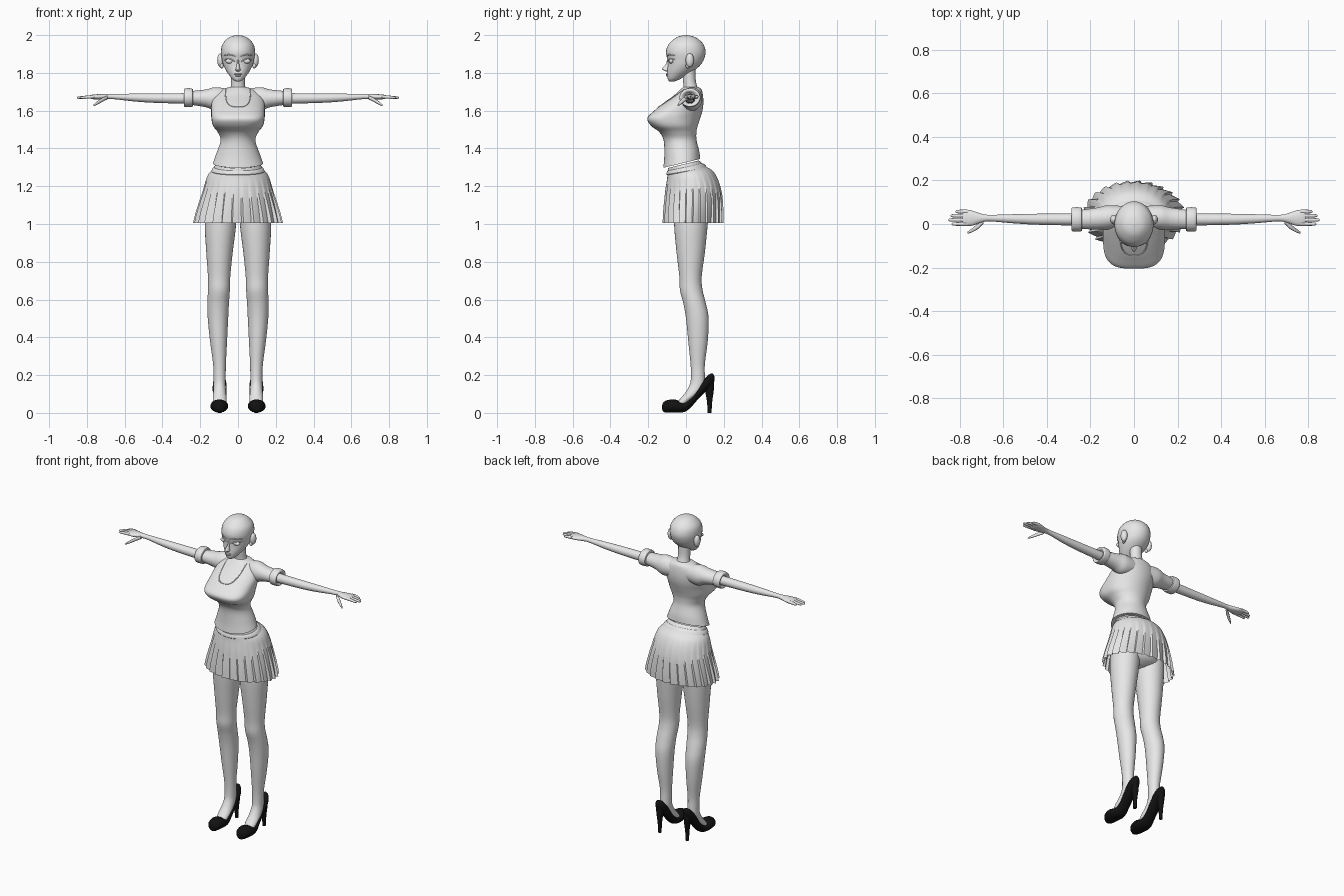
import bpy, bmesh, math
from mathutils import Vector
from mathutils.bvhtree import BVHTree


def material(name, rgb):
    m = bpy.data.materials.new(name)
    m.diffuse_color = (*rgb, 1)
    return m


GREY = material("light grey", (0.8, 0.8, 0.8))
BLACK = material("black", (0.006, 0.006, 0.006))
AXES = {"x": lambda a, b, t: (t, a, b), "y": lambda a, b, t: (a, t, b), "z": lambda a, b, t: (a, b, t)}


def spline(rows, steps):
    """Smoothly interpolate rows of section numbers."""
    rows = [Vector(r) for r in rows]
    out = []
    for i in range(len(rows) - 1):
        p0, p1, p2, p3 = rows[max(i - 1, 0)], rows[i], rows[i + 1], rows[min(i + 2, len(rows) - 1)]
        for s in range(steps):
            u = s / steps
            out.append(0.5 * (2 * p1 + (p2 - p0) * u + (2 * p0 - 5 * p1 + 4 * p2 - p3) * u * u
                              + (3 * p1 - p0 - 3 * p2 + p3) * u ** 3))
    return out + [rows[-1]]


def spow(v, e):
    return math.copysign(abs(v) ** e, v)


def finish(name, bm, mat, mirror):
    bmesh.ops.recalc_face_normals(bm, faces=bm.faces)
    me = bpy.data.meshes.new(name)
    bm.to_mesh(me)
    bm.free()
    me.materials.append(mat)
    ob = bpy.data.objects.new(name, me)
    bpy.context.collection.objects.link(ob)
    if mirror:
        ob.modifiers.new("mirror", "MIRROR").use_mirror_merge = False
    return ob


def loft(name, rows, axis="z", mat=GREY, n=32, steps=4, mirror=False, caps=True, power=None, warp=None):
    """Rows: position, centre, half width, low side, high side."""
    bm = bmesh.new()
    rings = []
    for row in spline(rows, steps):
        t, c, r, lo, hi = row
        ring = []
        for k in range(n):
            ang = 2 * math.pi * k / n
            ca, sa = math.cos(ang), math.sin(ang)
            e = 2 / power(t) if power and sa < 0 else 1
            co = AXES[axis](c + max(r, 0.001) * spow(ca, e), (lo + hi) / 2 + (hi - lo) / 2 * spow(sa, e), t)
            ring.append(bm.verts.new(warp(co, ang) if warp else co))
        rings.append(ring)
    for A, B in zip(rings, rings[1:]):
        for k in range(n):
            bm.faces.new((A[k], A[(k + 1) % n], B[(k + 1) % n], B[k]))
    if caps:
        bm.faces.new(rings[0])
        bm.faces.new(rings[-1])
    return finish(name, bm, mat, mirror)


def ball(name, loc, size, mirror=False):
    bm = bmesh.new()
    bmesh.ops.create_uvsphere(bm, u_segments=20, v_segments=12, radius=1)
    bmesh.ops.scale(bm, vec=size, verts=bm.verts)
    bmesh.ops.translate(bm, vec=loc, verts=bm.verts)
    return finish(name, bm, GREY, mirror)


def surface_bead(name, target, xz, radius, mirror=False):
    """Thin bead laid on the front of a part."""
    me = target.data
    tree = BVHTree.FromPolygons([v.co for v in me.vertices], [p.vertices[:] for p in me.polygons])
    pts = [tree.ray_cast(Vector((x, -1, z)), Vector((0, 1, 0)))[0] for x, z in xz]
    pts = [p for p in pts if p]
    cu = bpy.data.curves.new(name, "CURVE")
    cu.dimensions = "3D"
    cu.bevel_depth, cu.bevel_resolution = radius, 1
    sp = cu.splines.new("POLY")
    sp.points.add(len(pts) - 1)
    for q, p in zip(sp.points, pts):
        q.co = (*p, 1)
    cu.materials.append(GREY)
    ob = bpy.data.objects.new(name, cu)
    bpy.context.collection.objects.link(ob)
    if mirror:
        ob.modifiers.new("mirror", "MIRROR")


# Head, neck and face
head = loft("head", [(1.755, 0, .012, -.088, -.06), (1.765, 0, .028, -.096, -.035), (1.785, 0, .045, -.1, 0),
                     (1.81, 0, .062, -.1, .04), (1.84, 0, .077, -.097, .075), (1.87, 0, .085, -.098, .094),
                     (1.91, 0, .09, -.106, .104), (1.95, 0, .083, -.093, .093), (1.98, 0, .058, -.063, .064),
                     (1.994, 0, .033, -.036, .036), (2.0, 0, .002, -.002, .002)])
loft("neck", [(1.69, 0, .055, -.03, .08), (1.72, 0, .04, -.013, .063), (1.76, 0, .036, -.016, .052),
              (1.83, 0, .037, -.02, .05)])
loft("nose", [(1.806, 0, .006, -.1, -.085), (1.815, 0, .014, -.122, -.08), (1.824, 0, .011, -.126, -.08),
              (1.845, 0, .007, -.108, -.08), (1.87, 0, .006, -.1, -.08)], n=16)
ball("upper_lip", (0, -.098, 1.793), (.02, .009, .005))
ball("lower_lip", (0, -.097, 1.785), (.016, .009, .005))
ball("eyelid", (.042, -.078, 1.862), (.025, .013, .013), True)
ball("ear", (.092, .02, 1.867), (.018, .022, .037), True)
ball("ear_lobe", (.086, .01, 1.838), (.01, .012, .014), True)
arc = [i / 10 - 1 for i in range(21)]
surface_bead("upper_lash", head, [(.043 + .027 * u, 1.873 - .009 * u * u + .005 * u) for u in arc], .003, True)
surface_bead("brow", head, [(.043 + .03 * u, 1.896 - .008 * u * u + .003 * u) for u in arc], .003, True)


# Shirt body, hem rising towards the back
def shirt_warp(co, ang):
    x, y, z = co
    return x, y, z + .24 * (y + .11) * max(0, 1 - (z - 1.30) / .15)


shirt = loft("shirt", [(1.30, 0, .133, -.12, .075), (1.36, 0, .115, -.115, .07), (1.44, 0, .092, -.118, .056),
                       (1.485, 0, .107, -.14, .055), (1.52, 0, .132, -.185, .062), (1.56, 0, .141, -.205, .075),
                       (1.60, 0, .142, -.168, .087), (1.64, 0, .14, -.12, .092), (1.68, 0, .125, -.065, .09),
                       (1.71, 0, .088, -.032, .083), (1.725, 0, .045, -.015, .068)],
             n=48, steps=5, warp=shirt_warp, power=lambda z: 2 + 1.1 * math.exp(-((z - 1.55) / .06) ** 2))
arc = [math.pi * (i / 40 - .5) for i in range(41)]
surface_bead("neckline", shirt, [(.066 * spow(math.sin(a), .7), 1.712 - .092 * math.cos(a) ** .6) for a in arc], .003)

# Sleeves, cuffs, arms and hands
loft("sleeve", [(.05, .032, .05, 1.61, 1.715), (.12, .03, .056, 1.6, 1.724), (.17, .025, .05, 1.618, 1.712),
                (.255, .02, .043, 1.632, 1.703)], "x", mirror=True)
loft("cuff", [(.238, .021, .04, 1.635, 1.7), (.24, .021, .053, 1.622, 1.715), (.26, .021, .056, 1.619, 1.719),
              (.283, .021, .054, 1.62, 1.716), (.286, .021, .045, 1.628, 1.706), (.275, .021, .03, 1.64, 1.695)],
     "x", steps=3, mirror=True)
loft("arm", [(.24, .021, .028, 1.637, 1.693), (.32, .021, .027, 1.638, 1.692), (.45, .022, .025, 1.642, 1.691),
             (.55, .024, .021, 1.649, 1.69), (.66, .027, .015, 1.661, 1.688), (.70, .027, .02, 1.66, 1.688),
             (.745, .027, .035, 1.659, 1.687), (.775, .028, .036, 1.662, 1.684), (.787, .028, .03, 1.667, 1.68)],
     "x", n=24, mirror=True)
for name, y, tip in (("little", .057, .82), ("ring", .038, .842), ("middle", .019, .852), ("index", 0, .837)):
    loft(name + "_finger", [(.765, y, .009, 1.665, 1.683), (.80, y, .0085, 1.664, 1.68),
                            (tip - .008, y, .007, 1.663, 1.675), (tip, y, .002, 1.667, 1.671)],
         "x", n=12, mirror=True)
loft("thumb", [(.69, .012, .01, 1.66, 1.68), (.715, -.01, .012, 1.648, 1.67), (.745, -.03, .009, 1.632, 1.65),
               (.765, -.041, .004, 1.624, 1.633)], "x", n=12, mirror=True)

# Pleated skirt: saw-tooth folds that deepen towards the hem
PLEATS, PER = 26, 6


def pleat_warp(co, ang):
    x, y, z = co
    saw = (ang / (2 * math.pi) * PLEATS) % 1
    depth = .075 * min(1, max(0, (1.26 - z) / .22))
    f = 1 + depth * ((1 - saw / .85 if saw < .85 else (saw - .85) / .15) - .35)
    z += .22 * (y + .02) * max(0, (z - 1.18) / .12)
    return x * f, .04 + (y - .04) * f, z


loft("skirt", [(1.005, 0, .227, -.117, .192), (1.08, 0, .21, -.115, .193), (1.18, 0, .182, -.108, .185),
               (1.25, 0, .161, -.1, .15), (1.285, 0, .132, -.098, .1), (1.315, 0, .118, -.095, .068)],
     n=PLEATS * PER, caps=False, warp=pleat_warp)
loft("waistband", [(1.272, 0, .138, -.1, .108), (1.276, 0, .142, -.104, .112), (1.294, 0, .132, -.101, .095),
                   (1.298, 0, .122, -.097, .085)], steps=2, n=48, caps=False, warp=pleat_warp)
loft("pelvis", [(1.01, 0, .04, -.03, .08), (1.04, 0, .12, -.06, .13), (1.12, 0, .16, -.08, .15),
                (1.2, 0, .15, -.085, .14), (1.28, 0, .115, -.08, .07)])

# Legs running down into the feet
loft("leg", [(1.14, .088, .08, -.06, .125), (1.0, .093, .083, -.063, .115), (.85, .098, .07, -.05, .1),
             (.72, .1, .059, -.035, .083), (.65, .101, .058, -.032, .088), (.58, .105, .057, -.014, .105),
             (.5, .106, .054, 0, .12), (.38, .103, .045, .012, .115), (.26, .098, .034, .024, .1),
             (.19, .097, .032, .026, .1), (.15, .097, .032, .02, .1), (.11, .097, .034, -.002, .08),
             (.07, .097, .036, -.035, .03), (.04, .097, .03, -.06, 0)], mirror=True)

# High-heeled shoes
loft("shoe", [(-.126, .098, .01, .02, .04), (-.12, .098, .024, .006, .055), (-.1, .099, .039, .002, .067),
              (-.06, .099, .047, .002, .071), (-.03, .099, .045, .002, .061), (0, .098, .039, .008, .063),
              (.03, .097, .035, .034, .088), (.06, .097, .036, .068, .13), (.09, .097, .037, .1, .172),
              (.12, .097, .033, .128, .202), (.14, .097, .021, .148, .209), (.15, .097, .007, .168, .195)],
     "y", BLACK, n=24, mirror=True)
loft("shoe_heel", [(0, .097, .010, .114, .135), (.06, .097, .012, .111, .139), (.12, .097, .019, .1, .147),
                   (.165, .097, .025, .088, .148)], mat=BLACK, n=16, mirror=True)

# Smooth shading that keeps folds and rims sharp
for ob in bpy.context.scene.objects:
    ob.select_set(ob.type == "MESH")
bpy.context.view_layer.objects.active = shirt
bpy.ops.object.shade_smooth_by_angle(angle=math.radians(40))
